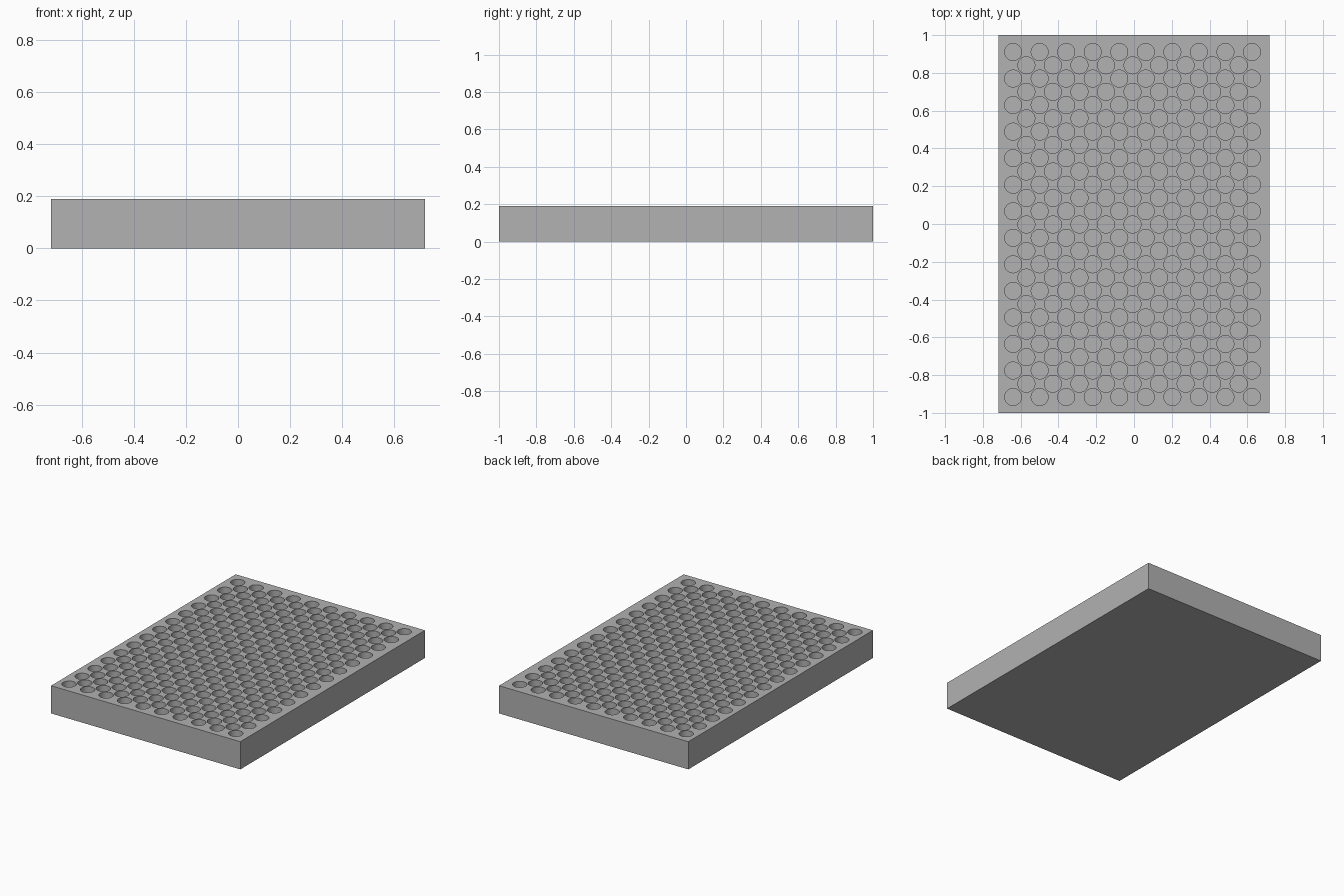
import bpy
import bmesh
from math import radians
from mathutils import Matrix

cube = bpy.data.objects.get("Cube")
if cube:
    bpy.data.objects.remove(cube, do_unlink=True)

WIDTH, LENGTH, HEIGHT = 1.436, 2.0, 0.19
PITCH, RADIUS, FLOOR = 0.1405, 0.045, 0.04
FIRST_X, FIRST_Y = -0.64, -0.916
COLUMNS, ROWS = 10, 14

grey = bpy.data.materials.new("plain grey")
grey.use_nodes = True
colour = (0.445, 0.445, 0.445, 1)
grey.diffuse_color = colour
grey.node_tree.nodes["Principled BSDF"].inputs["Base Color"].default_value = colour


def add_object(name, bm):
    mesh = bpy.data.meshes.new(name)
    bm.to_mesh(mesh)
    bm.free()
    mesh.materials.append(grey)
    obj = bpy.data.objects.new(name, mesh)
    bpy.context.collection.objects.link(obj)
    return obj


# Solid block
bm = bmesh.new()
bmesh.ops.create_cube(bm, size=1, matrix=Matrix.Translation((0, 0, HEIGHT / 2))
                      @ Matrix.Diagonal((WIDTH, LENGTH, HEIGHT, 1)))
block = add_object("tray_block", bm)

# Staggered hole cutters: full rows with shorter rows nested between them
bm = bmesh.new()
depth = HEIGHT - FLOOR + 0.05
for row in range(2 * ROWS - 1):
    odd = row % 2
    for col in range(COLUMNS - odd):
        x = FIRST_X + (col + odd / 2) * PITCH
        y = FIRST_Y + row * PITCH / 2
        bmesh.ops.create_cone(bm, cap_ends=True, segments=32, radius1=RADIUS,
                              radius2=RADIUS, depth=depth,
                              matrix=Matrix.Translation((x, y, FLOOR + depth / 2)))
cutter = add_object("hole_cutter", bm)

# Cut the blind holes and keep the result as plain mesh
cut = block.modifiers.new("holes", "BOOLEAN")
cut.operation = "DIFFERENCE"
cut.solver = "EXACT"
cut.object = cutter
bpy.ops.object.select_all(action="DESELECT")
block.select_set(True)
bpy.context.view_layer.objects.active = block
bpy.ops.object.modifier_apply(modifier=cut.name)
bpy.data.objects.remove(cutter, do_unlink=True)
bpy.ops.object.shade_smooth_by_angle(angle=radians(30))
